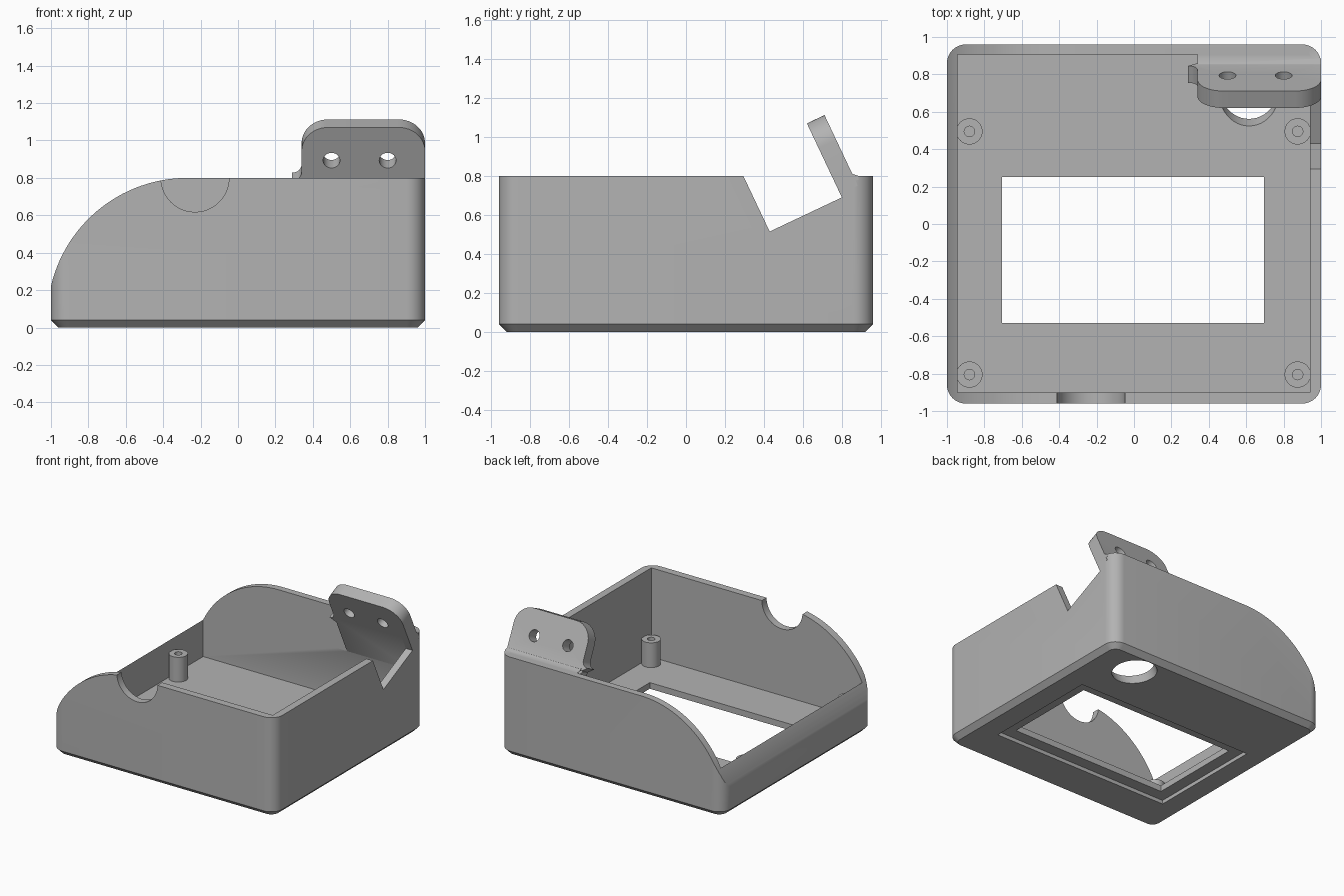
import bpy, bmesh, math
from mathutils import Matrix, Vector

if "Cube" in bpy.data.objects:
    bpy.data.objects.remove(bpy.data.objects["Cube"])

grey = bpy.data.materials.new("light_grey")
grey.diffuse_color = (0.45, 0.45, 0.45, 1)
grey.use_nodes = True
grey.node_tree.nodes["Principled BSDF"].inputs["Base Color"].default_value = grey.diffuse_color


def make(name, bm):
    bmesh.ops.recalc_face_normals(bm, faces=bm.faces)
    me = bpy.data.meshes.new(name)
    bm.to_mesh(me)
    bm.free()
    me.materials.append(grey)
    ob = bpy.data.objects.new(name, me)
    bpy.context.collection.objects.link(ob)
    return ob


def prism(name, pts, u, v, w, depth, origin=(0, 0, 0)):
    """Extrude a 2D outline (axes u, v) along w from the origin."""
    o, u, v, w = map(Vector, (origin, u, v, w))
    bm = bmesh.new()
    a = [bm.verts.new(o + u * p + v * q) for p, q in pts]
    b = [bm.verts.new(x.co + w * depth) for x in a]
    bm.faces.new(a)
    bm.faces.new(b)
    for i in range(len(a)):
        j = (i + 1) % len(a)
        bm.faces.new((a[i], a[j], b[j], b[i]))
    return make(name, bm)


def box(name, x0, x1, y0, y1, z0, z1):
    return prism(name, [(x0, y0), (x1, y0), (x1, y1), (x0, y1)], X, Y, Z, z1 - z0, (0, 0, z0))


def rod(name, centre, r, axis, length, n=40):
    """Cylinder centred on a point along an axis."""
    bm = bmesh.new()
    rot = Vector(axis).to_track_quat('Z', 'Y').to_matrix().to_4x4()
    bmesh.ops.create_cone(bm, cap_ends=True, segments=n, radius1=r, radius2=r,
                          depth=length, matrix=Matrix.Translation(centre) @ rot)
    return make(name, bm)


def arc(cx, cy, r, a0, a1, n=12):
    return [(cx + r * math.cos(math.radians(a0 + (a1 - a0) * i / n)),
             cy + r * math.sin(math.radians(a0 + (a1 - a0) * i / n))) for i in range(n + 1)]


def combine(ob, other, op):
    """Apply a boolean and remove the second object."""
    m = ob.modifiers.new("bool", 'BOOLEAN')
    m.operation, m.object, m.solver = op, other, 'EXACT'
    dg = bpy.context.evaluated_depsgraph_get()
    me = bpy.data.meshes.new_from_object(ob.evaluated_get(dg))
    ob.modifiers.clear()
    ob.data = me
    bpy.data.objects.remove(other)


def smooth(ob):
    bpy.ops.object.select_all(action='DESELECT')
    ob.select_set(True)
    bpy.context.view_layer.objects.active = ob
    bpy.ops.object.shade_smooth_by_angle(angle=math.radians(30))


X, Y, Z = (1, 0, 0), (0, 1, 0), (0, 0, 1)
FLOOR = 0.08

# Case: rounded block with a chamfered base
bm = bmesh.new()
rings = []
for inset, z in ((0.04, 0), (0, 0.04), (0, 0.8)):
    r = 0.1 - inset
    pts = []
    for sx, sy, a in ((1, 1, 0), (-1, 1, 90), (-1, -1, 180), (1, -1, 270)):
        pts += arc(sx * 0.9, sy * 0.86, r, a, a + 90, 8)
    rings.append([bm.verts.new((x, y, z)) for x, y in pts])
for lo, hi in zip(rings, rings[1:]):
    for i in range(len(lo)):
        j = (i + 1) % len(lo)
        bm.faces.new((lo[i], lo[j], hi[j], hi[i]))
bm.faces.new(rings[0])
bm.faces.new(rings[-1])
case = make("case", bm)

# Cavity and curved shoulder on the left
combine(case, box("cavity", -0.945, 0.94, -0.9, 0.905, FLOOR, 1.2), 'DIFFERENCE')
start = math.degrees(math.acos(-0.73 / 0.75))
shoulder = [(-1.1, 0.222)] + arc(-0.27, 0.05, 0.75, start, 90, 28) + [(-0.27, 1.3), (-1.1, 1.3)]
combine(case, prism("shoulder_cut", shoulder, X, Z, Y, 2.4, (0, -1.2, 0)), 'DIFFERENCE')

# Round notch in the front wall, tilted notch in the right wall
combine(case, rod("front_notch", (-0.23, -0.93, 0.8), 0.182, Y, 0.15, 48), 'DIFFERENCE')
ang = math.radians(25.3)
up = Vector((0, -math.sin(ang), math.cos(ang)))
back = Vector((0, math.cos(ang), math.sin(ang)))
foot = Vector((0, 0.80, 0.69))
side = [(-0.41, 0), (0, 0), (0, 0.4), (-0.41, 0.4)]
combine(case, prism("side_notch", side, back, up, X, 0.2, foot + Vector((0.9, 0, 0))), 'DIFFERENCE')

# Window with a shallow recess underneath
combine(case, box("window", -0.705, 0.695, -0.53, 0.25, -0.1, 0.2), 'DIFFERENCE')
combine(case, box("recess", -0.80, 0.79, -0.625, 0.345, -0.1, 0.03), 'DIFFERENCE')

# Tilted bracket plate with rounded top corners and a flared foot
outline = ([(1, 0.02)] + arc(0.86, 0.28, 0.14, 0, 90) + arc(0.48, 0.28, 0.14, 90, 180)
           + arc(0.29, 0.155, 0.05, 0, -90, 6) + [(0.34, 0.07), (0.34, 0.02)])
combine(case, prism("bracket_plate", outline, X, up, back, 0.1, foot), 'UNION')

# Wedge joining the plate to the back wall
def front_y(z):
    return 0.80 - math.tan(ang) * (z - 0.69)

low = 0.69 - 0.13 / math.tan(ang)
wedge = [(front_y(0.8), 0.8), (0.93, 0.8), (0.93, low)]
combine(case, prism("bracket_wedge", wedge, Y, Z, X, 0.61, (0.34, 0, 0)), 'UNION')
heel = [(0.83, 0.852), (0.842, 0.828), (0.855, 0.811), (0.885, 0.8), (0.885, 0.78), (0.80, 0.78)]
combine(case, prism("bracket_heel", heel, Y, Z, X, 0.66, (0.34, 0, 0)), 'UNION')

# Concave fillet beside the wedge, trimmed to the plate's front plane
plan = arc(0.25, 0.81, 0.095, 90, 0, 8) + [(0.37, 0.81), (0.37, 0.93), (0.25, 0.93)]
fillet = prism("bracket_fillet", plan, X, Y, Z, 0.38, (0, 0, 0.42))
bm = bmesh.new()
bm.from_mesh(fillet.data)
cut = bmesh.ops.bisect_plane(bm, geom=bm.verts[:] + bm.edges[:] + bm.faces[:],
                             plane_co=foot, plane_no=back, clear_inner=True)
bmesh.ops.holes_fill(bm, edges=[e for e in bm.edges if e.is_boundary], sides=0)
bmesh.ops.recalc_face_normals(bm, faces=bm.faces)
bm.to_mesh(fillet.data)
bm.free()
combine(case, fillet, 'UNION')

# Screw holes in the plate, tilted bore through the floor
for x in (0.5, 0.8):
    combine(case, rod("screw_hole", Vector((x, 0, 0)) + foot + up * 0.225 + back * 0.05,
                      0.045, back, 0.3, 32), 'DIFFERENCE')
combine(case, rod("floor_bore", (0.615, 0.72, 0.04), 0.16, up, 0.35, 48), 'DIFFERENCE')
smooth(case)

# Four mounting posts with screw bores
for x in (-0.88, 0.875):
    for y in (0.495, -0.805):
        post = rod("mounting_post", (x, y, 0.175), 0.07, Z, 0.21)
        combine(post, rod("post_bore", (x, y, 0.25), 0.028, Z, 0.25, 24), 'DIFFERENCE')
        smooth(post)
